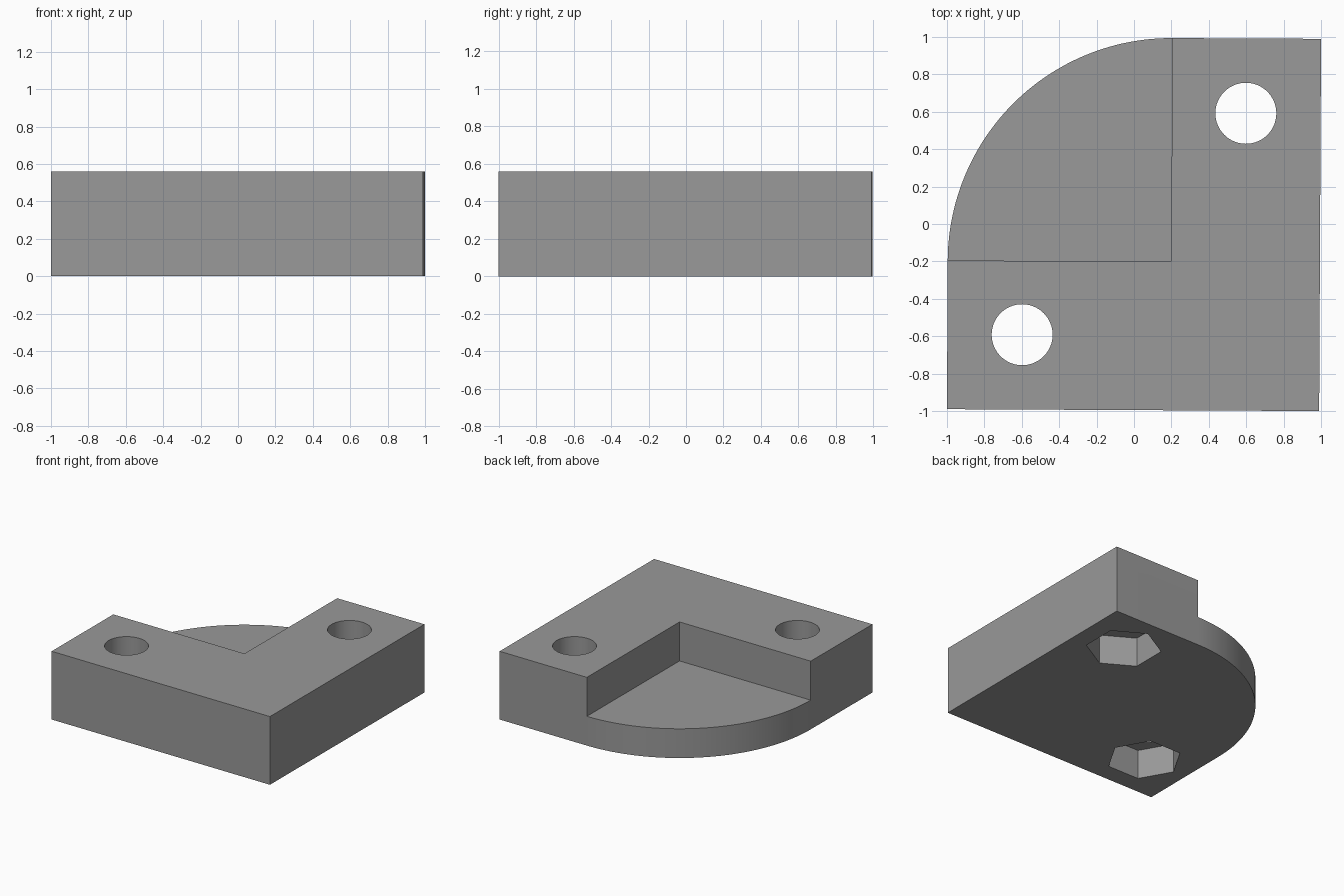
import bpy, bmesh, math
from mathutils import Matrix

if "Cube" in bpy.data.objects:
    bpy.data.objects.remove(bpy.data.objects["Cube"])

HALF, HEIGHT, STEP_Z = 0.995, 0.56, 0.24
CORNER = (0.2, -0.2)            # inner corner of the step, centre of the round edge
TILT = math.radians(-0.29)      # the block sits turned very slightly

grey = bpy.data.materials.new("plain grey")
grey.diffuse_color = (0.32, 0.32, 0.32, 1)
grey.use_nodes = True
grey.node_tree.nodes["Principled BSDF"].inputs["Base Color"].default_value = grey.diffuse_color


def prism(name, outline, z0, z1):
    """Extrude a counter-clockwise outline from z0 to z1."""
    bm = bmesh.new()
    face = bm.faces.new([bm.verts.new((x, y, z0)) for x, y in outline])
    top = bmesh.ops.extrude_face_region(bm, geom=[face])["geom"]
    bmesh.ops.translate(bm, vec=(0, 0, z1 - z0),
                        verts=[v for v in top if isinstance(v, bmesh.types.BMVert)])
    bmesh.ops.recalc_face_normals(bm, faces=bm.faces)
    mesh = bpy.data.meshes.new(name)
    bm.to_mesh(mesh)
    bm.free()
    mesh.materials.append(grey)
    obj = bpy.data.objects.new(name, mesh)
    bpy.context.collection.objects.link(obj)
    return obj


def ring(cx, cy, r, n, start=0.0):
    return [(cx + r * math.cos(start + math.tau * i / n),
             cy + r * math.sin(start + math.tau * i / n)) for i in range(n)]


# Block: square with one corner rounded by a quarter circle
r = HALF + CORNER[0]
arc = [(CORNER[0] + r * math.cos(a), CORNER[1] + r * math.sin(a))
       for a in (math.pi / 2 * (1 + i / 48) for i in range(49))]
outline = [(-HALF, -HALF), (HALF, -HALF), (HALF, HALF)] + arc
block = prism("corner_block", outline, 0, HEIGHT)

# Cutters: step over the rounded quarter, round holes, hexagonal nut pockets
x, y = CORNER
cutters = [prism("step_cutter", [(-1.5, y), (x, y), (x, 1.5), (-1.5, 1.5)], STEP_Z, 1)]
for c, turn in ((0.595, math.pi / 2), (-0.595, 0.0)):
    cutters.append(prism("hole_cutter", ring(c, c, 0.163, 64), -0.5, 1))
    cutters.append(prism("nut_pocket_cutter", ring(c, c, 0.285, 6, turn), -0.5, 0.243))

bpy.context.view_layer.objects.active = block
block.select_set(True)
for cutter in cutters:
    mod = block.modifiers.new("cut", "BOOLEAN")
    mod.operation, mod.solver, mod.object = "DIFFERENCE", "EXACT", cutter
    bpy.ops.object.modifier_apply(modifier=mod.name)
    bpy.data.objects.remove(cutter)

# Slight turn, and smooth round walls with sharp edges
block.data.transform(Matrix.Rotation(TILT, 4, "Z"))
bpy.ops.object.shade_smooth_by_angle(angle=math.radians(30))
